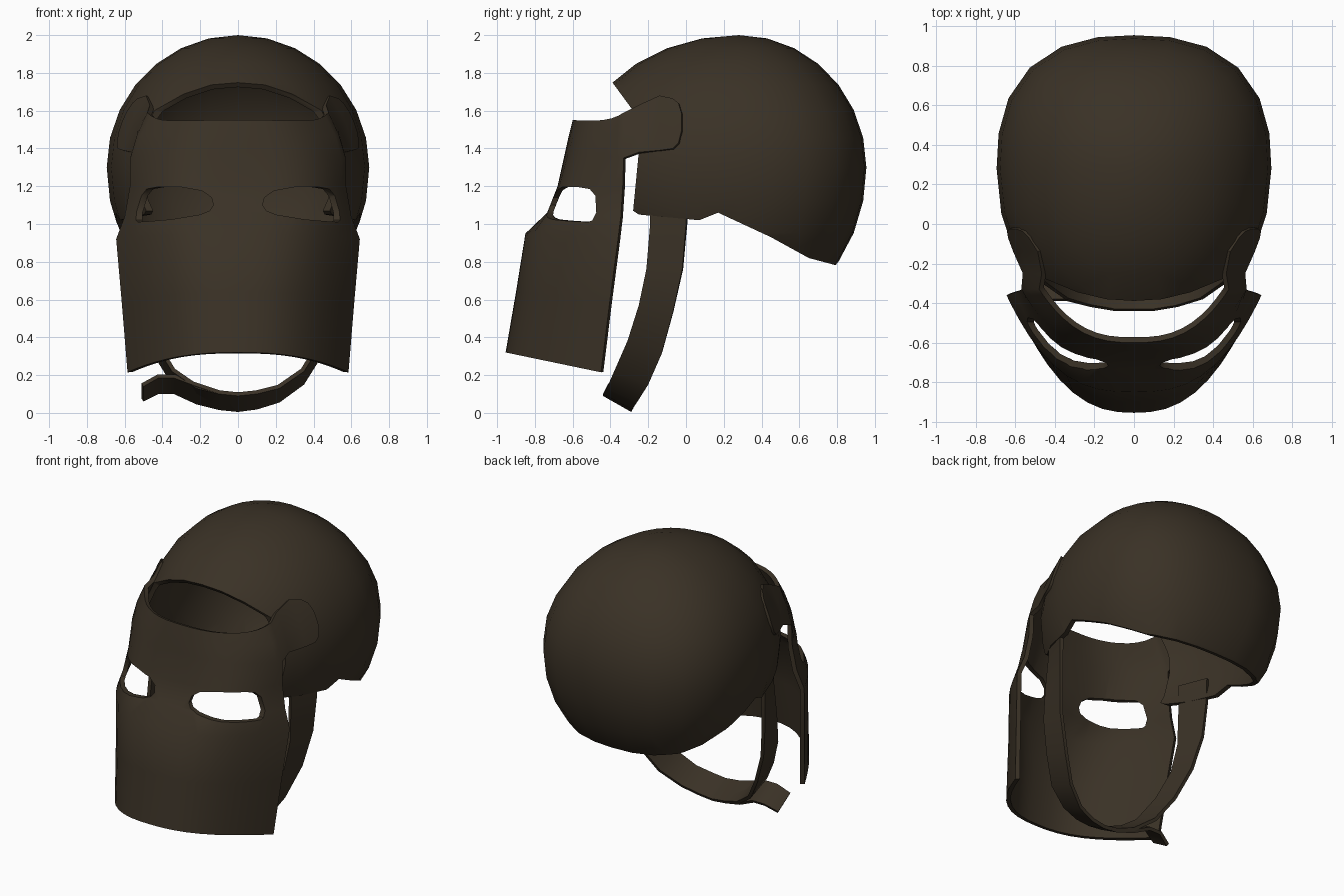
import bpy, bmesh, math

if "Cube" in bpy.data.objects:
    bpy.data.objects.remove(bpy.data.objects["Cube"])

brown = bpy.data.materials.new("dark_brown")
brown.diffuse_color = (0.042, 0.031, 0.019, 1)
brown.use_nodes = True
brown.node_tree.nodes["Principled BSDF"].inputs["Base Color"].default_value = brown.diffuse_color

# Dome ellipsoid: centre and radii
CY, CZ, RX, R_FRONT, R_BACK, R_UP, R_DOWN = 0.28, 1.30, 0.695, 0.875, 0.675, 0.70, 0.80


def make(name, bm):
    me = bpy.data.meshes.new(name)
    bm.to_mesh(me)
    bm.free()
    me.materials.append(brown)
    ob = bpy.data.objects.new(name, me)
    bpy.context.collection.objects.link(ob)
    return ob


def apply(ob, kind, **settings):
    mod = ob.modifiers.new(kind.lower(), kind)
    for key, value in settings.items():
        setattr(mod, key, value)
    bpy.context.view_layer.objects.active = ob
    bpy.ops.object.modifier_apply(modifier=mod.name)


def smooth(ob):
    bpy.ops.object.select_all(action='DESELECT')
    ob.select_set(True)
    bpy.context.view_layer.objects.active = ob
    bpy.ops.object.shade_smooth_by_angle(angle=math.radians(40))


def prism(name, profile, to_a, to_b):
    """Closed prism between two placements of a 2D profile."""
    bm = bmesh.new()
    a = [bm.verts.new(to_a(p)) for p in profile]
    b = [bm.verts.new(to_b(p)) for p in profile]
    bm.faces.new(a)
    bm.faces.new(b[::-1])
    for i in range(len(a)):
        j = (i + 1) % len(a)
        bm.faces.new((a[j], a[i], b[i], b[j]))
    bmesh.ops.recalc_face_normals(bm, faces=bm.faces)
    ob = make(name, bm)
    ob.hide_render = True
    return ob


def boolean(ob, cutter, operation):
    apply(ob, 'BOOLEAN', object=cutter, operation=operation, solver='EXACT')
    bpy.data.objects.remove(cutter)


def dome_x(y, z):
    """Half width of the front of the dome at a side-view position."""
    v = (y - CY) / R_FRONT
    w = (z - CZ) / (R_UP if z > CZ else R_DOWN)
    return RX * math.sqrt(max(0, 1 - v * v - w * w))


# Helmet dome: ellipsoid shell, squarer in plan at the back, trimmed by its side outline
bm = bmesh.new()
bmesh.ops.create_uvsphere(bm, u_segments=24, v_segments=14, radius=1)
for v in bm.verts:
    x, y, z = v.co
    r = math.hypot(x, y)
    if y > 0 and r > .01:
        n = 2 + .5 * (1 - max(0, z) ** 2)
        k = (abs(x / r) ** n + abs(y / r) ** n) ** (-1 / n)
        x, y = x * k, y * k
    v.co = (x * RX, CY + y * (R_FRONT if y < 0 else R_BACK),
            CZ + z * (R_UP if z > 0 else R_DOWN))
dome = make("helmet_dome", bm)
apply(dome, 'SOLIDIFY', thickness=0.03, offset=-1)
outline = [(-.39, 1.75), (-.28, 1.6), (-.25, 1.38), (-.28, 1.07), (-.25, 1.05),
           (.07, 1.02), (.17, 1.06), (.45, .93), (.65, .82), (.8, .78),
           (1.2, .7), (1.2, 2.2), (-.7, 2.2)]
boolean(dome, prism("dome_cutter", outline, lambda p: (-1, *p), lambda p: (1, *p)),
        'INTERSECT')
smooth(dome)

# Face mask: rows of U-shaped sections
# (front z, rear z, front y, rear y, half width, squareness)
ROWS = [(.32, .215, -.955, -.45, .585, 2.5), (.64, .58, -.9, -.405, .615, 2.6),
        (.95, .92, -.85, -.36, .645, 2.8), (1.06, 1.04, -.735, -.345, .60, 4.0),
        (1.2, 1.2, -.68, -.335, .572, 4.0), (1.38, 1.35, -.64, -.33, .57, 3.2),
        (1.47, 1.47, -.62, -.33, .535, 2.8), (1.55, 1.59, -.60, -.33, .48, 2.7)]
COLS = 20
bm = bmesh.new()
grid = []
for zf, zb, yf, yb, half, power in ROWS:
    row = []
    for c in range(COLS + 1):
        t = 2 * c / COLS - 1
        u = math.sin(1.35 * t) / math.sin(1.35)
        v = abs(u) ** power
        z = zf + (zb - zf) * v
        if zf == 1.55:      # top edge dips before rising into the arms
            z = zf - .01 * v + .05 * v ** 4
        row.append(bm.verts.new((u * half, yf + (yb - yf) * v, z)))
    grid.append(row)
for lo, hi in zip(grid, grid[1:]):
    for c in range(COLS):
        bm.faces.new((lo[c], lo[c + 1], hi[c + 1], hi[c]))

# Mask arms: strips running back from the upper corners, lying on the dome
# (y, low z, high z, blend onto the dome)
ARM = [(-.25, 1.38, 1.63, .5), (-.14, 1.39, 1.68, 1), (-.07, 1.4, 1.665, 1),
       (-.04, 1.43, 1.64, 1), (-.025, 1.49, 1.59, 1)]
for side in (-1, 1):
    prev = [grid[r][0 if side < 0 else COLS] for r in (5, 6, 7)]
    start = [abs(v.co.x) for v in prev]
    for y, lo, hi, k in ARM:
        col = []
        for i in range(3):
            z = lo + (hi - lo) * i / 2
            x = start[i] * (1 - k) + (dome_x(y, z) + .008) * k
            col.append(bm.verts.new((side * x, y, z)))
        for i in range(2):
            f = (prev[i], col[i], col[i + 1], prev[i + 1])
            bm.faces.new(f if side > 0 else f[::-1])
        prev = col
mask = make("face_mask", bm)
apply(mask, 'SOLIDIFY', thickness=0.028, offset=-1)

# Eye openings: front outline limited by a rounded side outline
EYE_FRONT = [(.13, 1.1), (.14, 1.14), (.19, 1.175), (.3, 1.195), (.8, 1.195),
             (.8, 1.01), (.5, 1.012), (.35, 1.025), (.2, 1.05), (.15, 1.07)]
EYE_SIDE = [(-1.1, 1.3), (-.66, 1.3), (-.6, 1.2), (-.51, 1.185), (-.48, 1.15),
            (-.475, 1.06), (-.495, 1.02), (-.53, 1.005), (-.7, .995), (-1.1, .995)]
for side in (-1, 1):
    eye = prism("eye_cutter", EYE_FRONT, lambda p: (side * p[0], -1.2, p[1]),
                lambda p: (side * p[0], -.2, p[1]))
    limit = prism("eye_limit", EYE_SIDE, lambda p: (-1, *p), lambda p: (1, *p))
    boolean(eye, limit, 'INTERSECT')
    boolean(mask, eye, 'DIFFERENCE')
smooth(mask)


# Chin strap and its loose tail: (front edge x y z, rear edge x y z)
def band(name, stations):
    bm = bmesh.new()
    pairs = [(bm.verts.new(s[:3]), bm.verts.new(s[3:])) for s in stations]
    for (a, b), (c, d) in zip(pairs, pairs[1:]):
        bm.faces.new((a, b, d, c))
    ob = make(name, bm)
    apply(ob, 'SOLIDIFY', thickness=0.022, offset=-1)
    smooth(ob)


HALF = [(.53, -.19, 1.17, .605, 0, 1.17), (.535, -.19, 1.0, .60, 0, 1.0),
        (.545, -.21, .76, .585, -.02, .76), (.525, -.25, .57, .54, -.07, .53),
        (.45, -.31, .38, .45, -.13, .31), (.35, -.38, .22, .35, -.2, .15),
        (.22, -.42, .13, .22, -.26, .055), (.1, -.44, .1, .1, -.285, .018)]
MIDDLE = (0, -.44, .09, 0, -.29, .005)
mirrored = [(-s[0], s[1], s[2], -s[3], s[4], s[5]) for s in HALF]
band("chin_strap", mirrored + [MIDDLE] + HALF[::-1])
band("strap_tail", [(-.5, -.41, .14, -.5, -.28, .06), (-.42, -.39, .185, -.42, -.25, .1),
                    (-.34, -.39, .185, -.34, -.25, .1), (-.22, -.42, .14, -.22, -.27, .045),
                    (-.1, -.44, .1, -.1, -.29, .015), MIDDLE])
